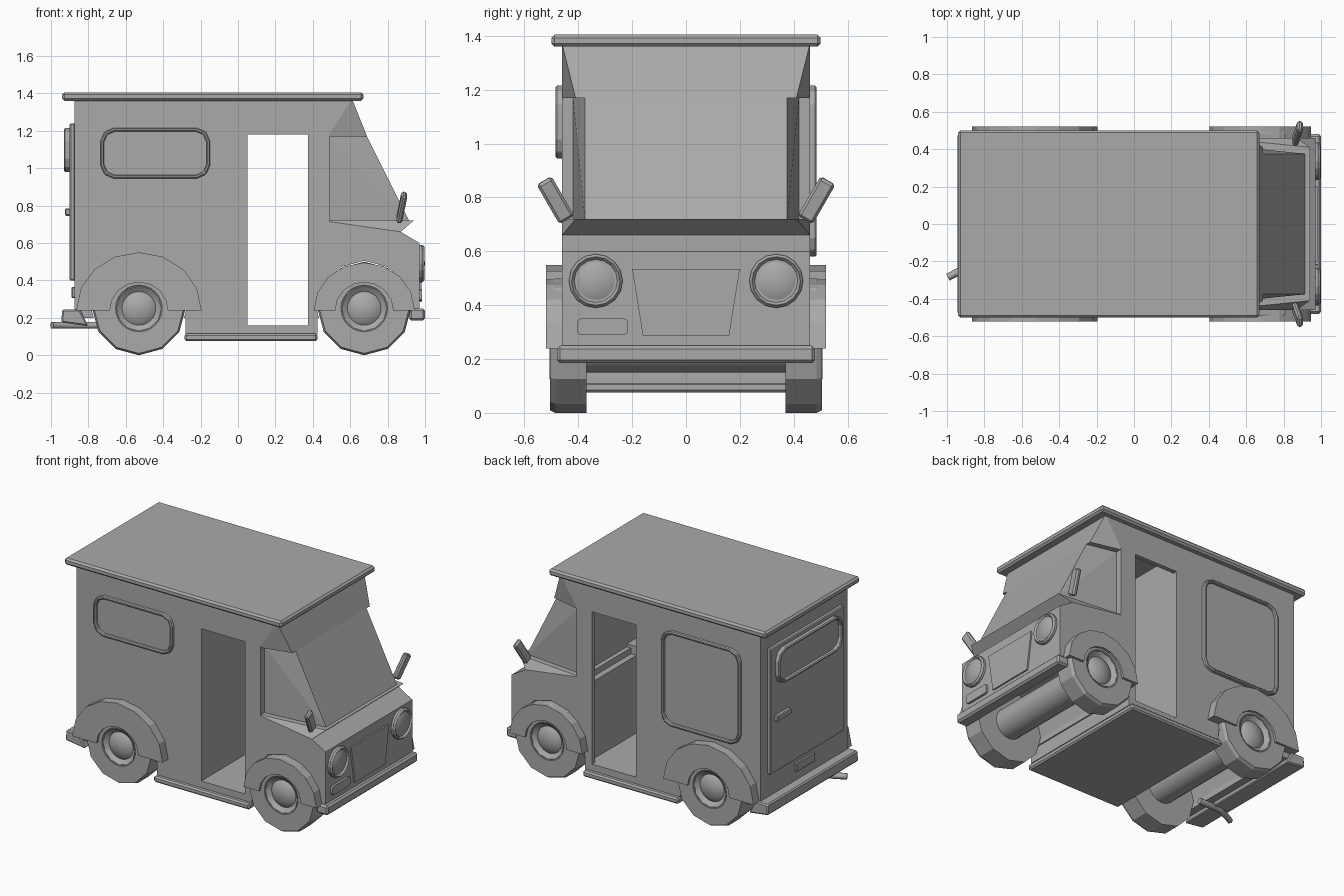
import bpy, bmesh
from math import sin, cos, pi, radians
from mathutils import Vector, Matrix

cube = bpy.data.objects.get("Cube")
if cube:
    bpy.data.objects.remove(cube, do_unlink=True)

grey = bpy.data.materials.new("plain_grey")
grey.use_nodes = True
grey.diffuse_color = (0.4, 0.4, 0.4, 1)
grey.node_tree.nodes["Principled BSDF"].inputs["Base Color"].default_value = (0.4, 0.4, 0.4, 1)


def finish(name, bm, bevel=0, smooth=False):
    bmesh.ops.recalc_face_normals(bm, faces=bm.faces)
    mesh = bpy.data.meshes.new(name)
    bm.to_mesh(mesh)
    bm.free()
    mesh.materials.append(grey)
    ob = bpy.data.objects.new(name, mesh)
    bpy.context.collection.objects.link(ob)
    if bevel:
        mod = ob.modifiers.new("Bevel", 'BEVEL')
        mod.width, mod.segments, mod.limit_method = bevel, 1, 'ANGLE'
    if smooth:
        bpy.ops.object.select_all(action='DESELECT')
        ob.select_set(True)
        bpy.context.view_layer.objects.active = ob
        bpy.ops.object.shade_smooth_by_angle(angle=radians(35))
    return ob


def place(p, axis, depth):
    """Put a 2D point on a plane across the given axis."""
    return Vector((depth, p[0], p[1])) if axis == 'x' else Vector((p[0], depth, p[1]))


def prism(name, pts, axis, a, b, bevel=0):
    bm = bmesh.new()
    lo, hi = [[bm.verts.new(place(p, axis, d)) for p in pts] for d in (a, b)]
    n = len(pts)
    bm.faces.new(lo)
    bm.faces.new(hi)
    for i in range(n):
        j = (i + 1) % n
        bm.faces.new((lo[i], lo[j], hi[j], hi[i]))
    return finish(name, bm, bevel)


def box(name, x, y, z, bevel=0):
    return prism(name, [(x[0], z[0]), (x[1], z[0]), (x[1], z[1]), (x[0], z[1])], 'y', *y, bevel)


def hull(name, half):
    """Convex part, mirrored across y."""
    bm = bmesh.new()
    for x, y, z in half:
        for s in (-1, 1):
            bm.verts.new((x, s * y, z))
    bmesh.ops.convex_hull(bm, input=bm.verts)
    bmesh.ops.dissolve_limit(bm, angle_limit=0.01, verts=bm.verts, edges=bm.edges)
    return finish(name, bm)


def ring(name, outer, inner, axis, a, b, closed=True, bevel=0):
    """Band between two matching outlines, with depth."""
    bm = bmesh.new()
    loops = [[bm.verts.new(place(p, axis, d)) for p in pts]
             for pts, d in ((outer, a), (outer, b), (inner, b), (inner, a))]
    n = len(outer)
    for i in range(n if closed else n - 1):
        j = (i + 1) % n
        for k in range(4):
            u, v = loops[k], loops[(k + 1) % 4]
            bm.faces.new((u[i], u[j], v[j], v[i]))
    if not closed:
        bm.faces.new([l[0] for l in loops])
        bm.faces.new([l[-1] for l in loops])
    return finish(name, bm, bevel)


def lathe(name, profile, segs, centre, axis, sign, smooth=False):
    """Spin (radius, depth) points about an axis through the centre."""
    bm = bmesh.new()
    rows = []
    for r, d in profile:
        rows.append([bm.verts.new(place((centre[0] + r * sin(2 * pi * i / segs),
                                         centre[1] - r * cos(2 * pi * i / segs)), axis, sign * d))
                     for i in range(segs)])
    for u, v in zip(rows, rows[1:]):
        for i in range(segs):
            j = (i + 1) % segs
            bm.faces.new((u[i], u[j], v[j], v[i]))
    bm.faces.new(rows[0])
    bm.faces.new(rows[-1])
    return finish(name, bm, 0, smooth)


def octagon(a, z, c):
    (l, r), (b, t) = a, z
    h = c * 0.3
    return [(l + c, b), (r - c, b), (r - h, b + h), (r, b + c), (r, t - c), (r - h, t - h),
            (r - c, t), (l + c, t), (l + h, t - h), (l, t - c), (l, b + c), (l + h, b + h)]


def window(name, axis, a, z, start, end):
    w = 0.018
    inner = octagon((a[0] + w, a[1] - w), (z[0] + w, z[1] - w), 0.06)
    ring(name + "_frame", octagon(a, z, 0.07), inner, axis, start, end, bevel=0.006)
    prism(name + "_pane", inner, axis, start, start + (end - start) * 0.3)


def cut(ob, cutters):
    for c in cutters:
        mod = ob.modifiers.new("Cut", 'BOOLEAN')
        mod.operation, mod.solver, mod.object = 'DIFFERENCE', 'EXACT', c
        bpy.context.view_layer.objects.active = ob
        bpy.ops.object.modifier_apply(modifier=mod.name)
        bpy.data.objects.remove(c, do_unlink=True)


def arc(cx, cz, rx, rz, n=9):
    return [(cx + rx * cos(pi * i / (n - 1)), cz + rz * sin(pi * i / (n - 1))) for i in range(n)]


# Body shell with doorways, cab space and wheel wells
body = prism("body", [(-0.875, 0.2), (-0.28, 0.2), (-0.28, 0.11), (0.425, 0.11), (0.425, 0.2),
                      (0.97, 0.2), (0.97, 0.6), (0.87, 0.66), (0.49, 0.66), (0.49, 1.37),
                      (-0.875, 1.37)], 'y', -0.46, 0.46)
wheels = {"rear": (-0.53, 0.335, 0.31), "front": (0.675, 0.27, 0.255)}
cutters = [box("cab_cut", (0.05, 0.41), (-0.43, 0.43), (0.16, 1.3)),
           box("door_cut", (0.05, 0.375), (-0.6, 0.6), (0.16, 1.18)),
           box("upper_cut", (0.3, 0.485), (-0.4, 0.4), (0.68, 1.15))]
for name, (x, rx, rz) in wheels.items():
    cutters.append(lathe("well_cut", [(0.255, -0.6), (0.255, 0.6)], 12, (x, 0.25), 'y', 1))
cut(body, cutters)

# Cab: cowl ledge, glass and roof visor
hull("cowl", [(0.45, 0.46, 0.65), (0.87, 0.46, 0.66), (0.94, 0.41, 0.72), (0.45, 0.46, 0.72)])
hull("cab_glass", [(0.48, 0.42, 0.71), (0.92, 0.375, 0.71), (0.685, 0.375, 1.18), (0.48, 0.42, 1.18)])
hull("visor", [(0.48, 0.46, 1.17), (0.69, 0.41, 1.17), (0.61, 0.46, 1.37), (0.48, 0.46, 1.37)])
box("roof", (-0.94, 0.67), (-0.5, 0.5), (1.36, 1.405), 0.012)
box("seat_base", (0.39, 0.48), (-0.3, -0.06), (0.6, 0.74))

# Windows and rear door
window("right_window", 'y', (-0.735, -0.15), (0.945, 1.215), -0.455, -0.485)
window("left_window", 'y', (-0.735, -0.15), (0.58, 1.215), 0.455, 0.485)
box("rear_door", (-0.9, -0.87), (-0.39, 0.39), (0.4, 1.24), 0.006)
window("rear_window", 'x', (-0.34, 0.34), (0.98, 1.215), -0.895, -0.93)
box("rear_handle", (-0.925, -0.895), (0.2, 0.35), (0.745, 0.785), 0.006)
box("rear_plate", (-0.89, -0.87), (-0.1, 0.1), (0.305, 0.365), 0.005)

# Nose details
prism("grille", [(-0.16, 0.285), (0.16, 0.285), (0.2, 0.535), (-0.2, 0.535)], 'x', 0.96, 0.98)
prism("front_plate", octagon((-0.405, -0.215), (0.29, 0.35), 0.015), 'x', 0.96, 0.985)
for side, s in (("right", -1), ("left", 1)):
    lathe(side + "_headlight_rim", [(0.1, 0.96), (0.1, 0.985), (0.09, 0.997), (0.08, 0.985)],
          16, (s * 0.335, 0.49), 'x', 1)
    lathe(side + "_headlight_lens", [(0.08, 0.98), (0.06, 0.99), (0.03, 0.997), (0.005, 0.999)],
          24, (s * 0.335, 0.49), 'x', 1, True)
    mirror = box(side + "_mirror", (-0.016, 0.016), (-0.032, 0.032), (-0.085, 0.085), 0.01)
    mirror.matrix_world = (Matrix.Translation((0.875, s * 0.485, 0.79))
                           @ Matrix.Rotation(-s * radians(30), 4, 'X')
                           @ Matrix.Rotation(radians(10), 4, 'Y'))

# Bumpers, floor slab and exhaust
box("front_bumper", (0.915, 1.0), (-0.48, 0.48), (0.185, 0.25), 0.012)
prism("rear_bumper", [(-0.945, 0.175), (-0.8, 0.155), (-0.845, 0.245), (-0.94, 0.245)],
      'y', -0.48, 0.48, 0.008)
box("running_board", (-0.285, 0.425), (-0.49, 0.49), (0.075, 0.115), 0.01)
curve = bpy.data.curves.new("exhaust", 'CURVE')
curve.dimensions, curve.bevel_depth, curve.bevel_resolution, curve.use_fill_caps = '3D', 0.02, 1, True
path = curve.splines.new('POLY')
path.points.add(3)
for p, co in zip(path.points, [(-0.995, -0.285), (-0.93, -0.25), (-0.85, -0.22), (-0.7, -0.22)]):
    p.co = (*co, 0.16, 1)
curve.materials.append(grey)
bpy.context.collection.objects.link(bpy.data.objects.new("exhaust", curve))

# Wheels, axles and fenders
for name, (x, rx, rz) in wheels.items():
    lathe(name + "_axle", [(0.1, -0.4), (0.1, 0.4)], 16, (x, 0.25), 'y', 1, True)
    for side, s in (("right", -1), ("left", 1)):
        part = name + "_" + side
        lathe(part + "_tyre", [(0.25, 0.37), (0.25, 0.485), (0.24, 0.505), (0.12, 0.505), (0.12, 0.47)],
              12, (x, 0.25), 'y', s)
        lathe(part + "_hub", [(0.125, 0.46), (0.125, 0.507), (0.09, 0.48), (0.08, 0.488),
                              (0.05, 0.502), (0.01, 0.508)], 24, (x, 0.25), 'y', s, True)
        ring(part + "_fender", arc(x, 0.24, rx, rz), arc(x, 0.24, 0.155, 0.15),
             'y', s * 0.44, s * 0.52, closed=False)
